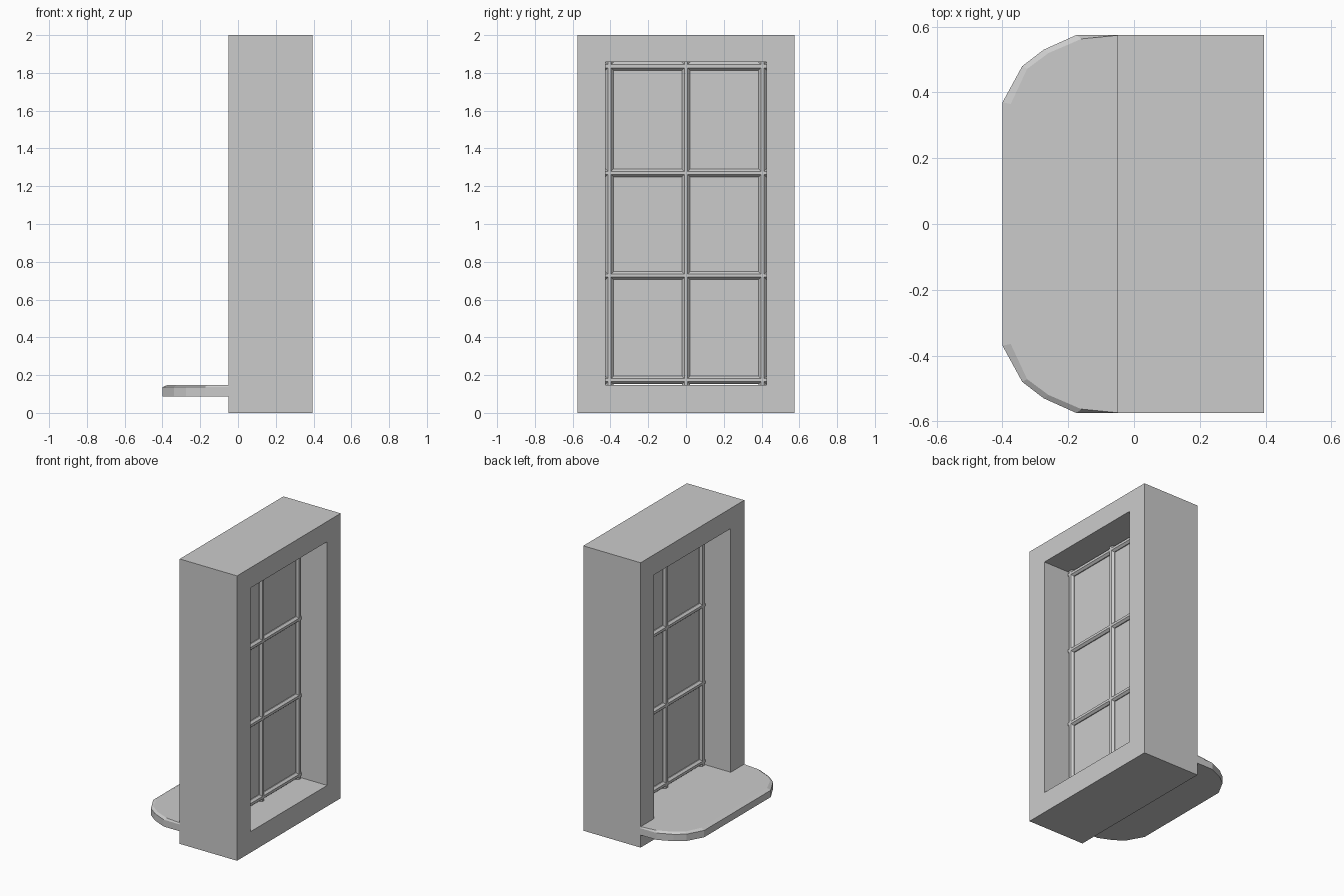
import bpy, bmesh, math

if "Cube" in bpy.data.objects:
    bpy.data.objects.remove(bpy.data.objects["Cube"])

X0, X1 = -0.05, 0.395            # wall thickness
W, H = 0.575, 2.0                # wall half width, height
OW, OZ0, OZ1 = 0.425, 0.147, 1.858   # opening half width, bottom, top
XM = (X0 + X1) / 2               # plane of the glazing


def finish(bm, name):
    bmesh.ops.recalc_face_normals(bm, faces=bm.faces)
    me = bpy.data.meshes.new(name)
    bm.to_mesh(me)
    bm.free()
    ob = bpy.data.objects.new(name, me)
    bpy.context.collection.objects.link(ob)
    return ob


def skin(bm, rings, closed=False):
    """Bridge matching vertex rings with quads."""
    n = len(rings[0])
    pairs = list(zip(rings, rings[1:] + rings[:1])) if closed else list(zip(rings, rings[1:]))
    for a, b in pairs:
        for i in range(n):
            j = (i + 1) % n
            bm.faces.new((a[i], a[j], b[j], b[i]))


def rect_ring(bm, x, hw, z0, z1):
    return [bm.verts.new((x, y, z)) for y, z in
            ((-hw, z0), (hw, z0), (hw, z1), (-hw, z1))]


# Wall surround with a rectangular through opening
bm = bmesh.new()
skin(bm, [rect_ring(bm, X0, W, 0, H), rect_ring(bm, X1, W, 0, H),
          rect_ring(bm, X1, OW, OZ0, OZ1), rect_ring(bm, X0, OW, OZ0, OZ1)], closed=True)
finish(bm, "wall_surround")

# Projecting sill with faceted round corners and a bevelled top edge
outer = [(X0, 0.575), (-0.175, 0.575), (-0.275, 0.53), (-0.34, 0.48), (-0.4, 0.37)]
inner = [(X0, 0.574), (-0.16, 0.563), (-0.26, 0.52), (-0.325, 0.472), (-0.375, 0.365)]


def sill_ring(bm, half, z):
    pts = half + [(x, -y) for x, y in reversed(half)]
    return [bm.verts.new((x, y, z)) for x, y in pts]


bm = bmesh.new()
rings = [sill_ring(bm, outer, 0.088), sill_ring(bm, outer, 0.136), sill_ring(bm, inner, OZ0)]
skin(bm, rings)
bm.faces.new(rings[0])
bm.faces.new(rings[-1])
finish(bm, "sill")


# Octagonal glazing bars
def bar(name, a, b, horizontal):
    """a..b along the bar's length, given as (y, z) points."""
    bm = bmesh.new()
    rings = []
    for y, z in (a, b):
        ring = []
        for k in range(8):
            t = math.radians(22.5 + 45 * k)
            r = 0.0215 / math.cos(math.radians(22.5))
            dx, d = 1.15 * r * math.cos(t), r * math.sin(t)
            ring.append(bm.verts.new((XM + dx, y, z + d) if horizontal else (XM + dx, y + d, z)))
        rings.append(ring)
    skin(bm, rings)
    for ring in rings:
        bm.faces.new(ring)
    finish(bm, name)


for i, y in enumerate((-0.405, 0.0, 0.405)):
    bar(f"vertical_bar_{i + 1}", (y, OZ0), (y, OZ1), False)
for i, z in enumerate((0.174, 0.727, 1.27, 1.835)):
    bar(f"horizontal_bar_{i + 1}", (-OW, z), (OW, z), True)

# Glass sheet behind the bars
bm = bmesh.new()
g = [rect_ring(bm, XM + s * 0.004, 0.42, 0.155, 1.85) for s in (-1, 1)]
skin(bm, g)
for ring in g:
    bm.faces.new(ring)
finish(bm, "glass_pane")
